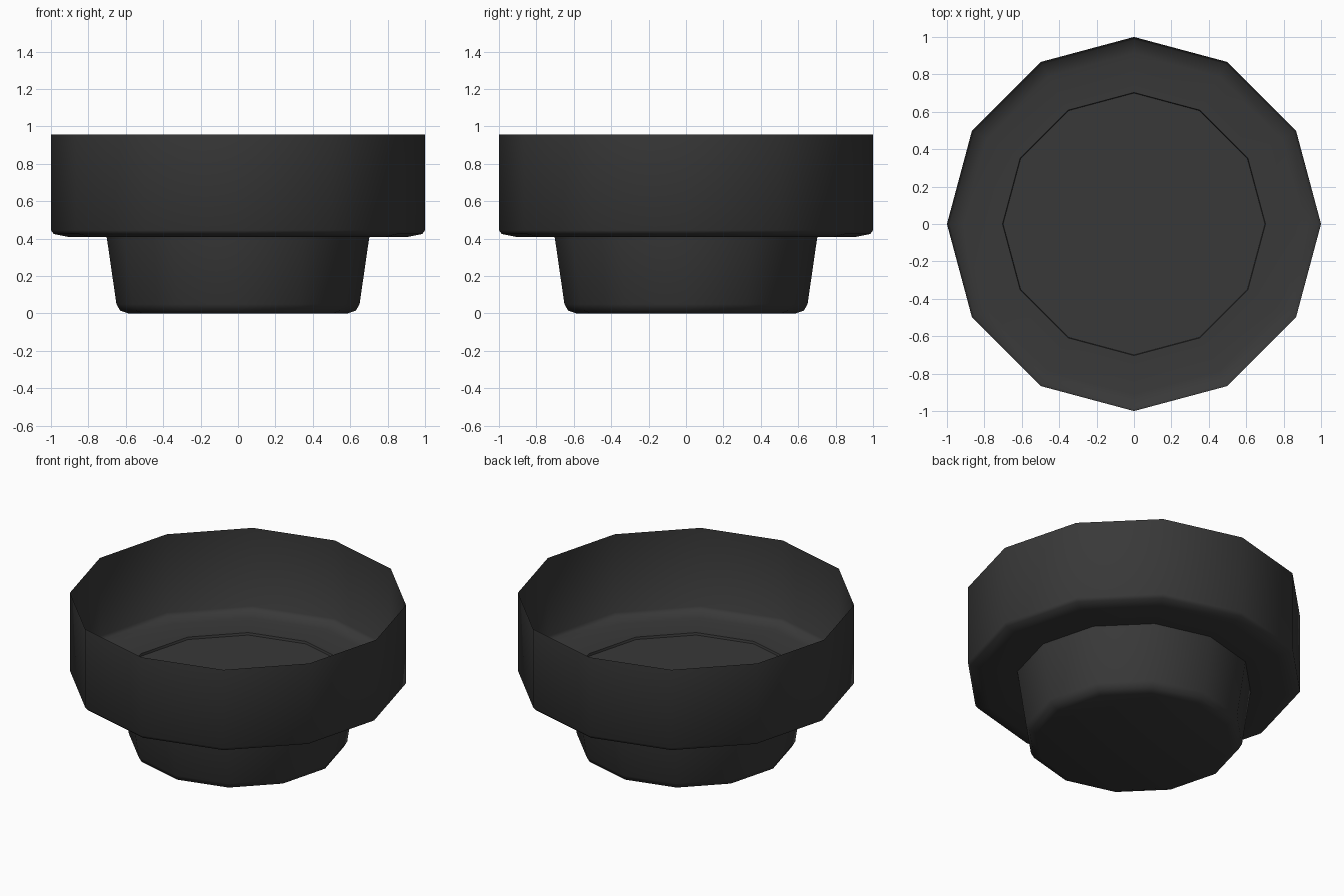
import bpy, bmesh, math

if "Cube" in bpy.data.objects:
    bpy.data.objects.remove(bpy.data.objects["Cube"])

SIDES = 12
mat = bpy.data.materials.new("dark_grey")
mat.diffuse_color = (0.04, 0.04, 0.04, 1)
mat.use_nodes = True
mat.node_tree.nodes["Principled BSDF"].inputs["Base Color"].default_value = mat.diffuse_color


def lathe(name, profile, cap_start=False, cap_end=False):
    """Revolve (radius, z) points, listed from bottom to top, into a 12-sided shell."""
    bm = bmesh.new()
    rings = []
    for r, z in profile:
        rings.append([bm.verts.new((r * math.cos(2 * math.pi * i / SIDES),
                                    r * math.sin(2 * math.pi * i / SIDES), z))
                      for i in range(SIDES)])
    for a, b in zip(rings, rings[1:]):
        for i in range(SIDES):
            j = (i + 1) % SIDES
            bm.faces.new((a[i], a[j], b[j], b[i]))
    if cap_start:
        bm.faces.new(rings[0][::-1])
    if cap_end:
        bm.faces.new(rings[-1])
    me = bpy.data.meshes.new(name)
    bm.to_mesh(me)
    bm.free()
    ob = bpy.data.objects.new(name, me)
    bpy.context.collection.objects.link(ob)
    me.materials.append(mat)
    bpy.ops.object.select_all(action='DESELECT')
    ob.select_set(True)
    bpy.context.view_layer.objects.active = ob
    bpy.ops.object.shade_smooth_by_angle(angle=math.radians(50))
    return ob


# Tapered foot with rounded bottom edge, closed just below the bowl floor
lathe("tapered_base",
      [(0.585, 0.0), (0.63, 0.015), (0.65, 0.05), (0.70, 0.395)],
      cap_start=True, cap_end=True)

# Thin open bowl: floor ring, rounded lower edge, straight wall
lathe("open_bowl",
      [(0.70, 0.395), (0.703, 0.41), (0.91, 0.41), (0.985, 0.425), (1.0, 0.445), (1.0, 0.957)])
